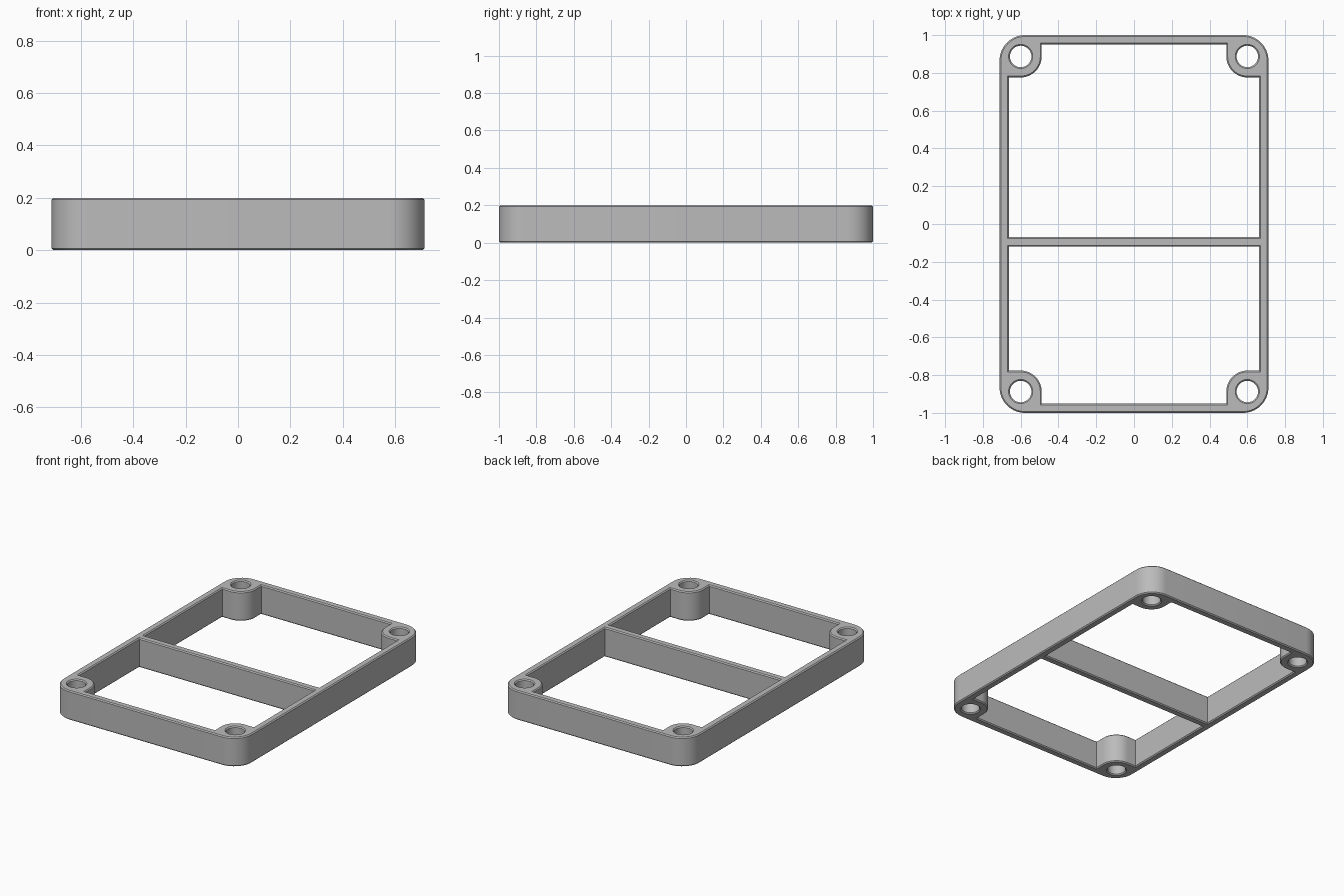
import bpy, bmesh
from math import cos, sin, pi

if "Cube" in bpy.data.objects:
    bpy.data.objects.remove(bpy.data.objects["Cube"])

HALF_X, HALF_Y, HEIGHT = 0.712, 1.0, 0.2
CORNER, WALL, EDGE = 0.135, 0.05, 0.007
HOLE_X, HOLE_Y, HOLE_R, BOSS_R = 0.6, 0.887, 0.057, 0.111
BAR_BACK, BAR_FRONT = -0.07, -0.12


def arc(cx, cy, r, start, end, n):
    """Points along a circular arc, angles in units of pi."""
    angles = [pi * (start + (end - start) * i / n) for i in range(n + 1)]
    return [(cx + r * cos(a), cy + r * sin(a)) for a in angles]


def outer_outline():
    x, y = HALF_X - CORNER, HALF_Y - CORNER
    points = []
    for i, (sx, sy) in enumerate([(1, 1), (-1, 1), (-1, -1), (1, -1)]):
        points += arc(sx * x, sy * y, CORNER, i / 2, i / 2 + 0.5, 14)
    return points


def opening_outline(side, bar_y):
    """Opening between the bar and one end wall, notched round both bosses."""
    x, y = HALF_X - WALL, HALF_Y - WALL
    right = [(x, bar_y), (x, HOLE_Y - BOSS_R)]
    right += arc(HOLE_X, HOLE_Y, BOSS_R, 1.5, 1.0, 14)
    right.append((HOLE_X - BOSS_R, y))
    if side < 0:
        right = [right[0]] + [(px, -py) for px, py in right[1:]]
    return right + [(-px, py) for px, py in reversed(right)]


# Flat profile: rim, two openings and four screw holes
outlines = [outer_outline(), opening_outline(1, BAR_BACK), opening_outline(-1, BAR_FRONT)]
for sx in (-1, 1):
    for sy in (-1, 1):
        outlines.append(arc(sx * HOLE_X, sy * HOLE_Y, HOLE_R, 0, 2, 32)[:-1])

profile = bpy.data.curves.new("frame_profile", "CURVE")
profile.dimensions = "2D"
profile.fill_mode = "BOTH"
profile.extrude = HEIGHT / 2 - EDGE
profile.bevel_depth = EDGE
profile.bevel_resolution = 0
profile.offset = -EDGE
for outline in outlines:
    spline = profile.splines.new("POLY")
    spline.points.add(len(outline) - 1)
    for point, (px, py) in zip(spline.points, outline):
        point.co = (px, py, 0, 1)
    spline.use_cyclic_u = True

# Solid frame with chamfered edges
source = bpy.data.objects.new("frame_profile", profile)
bpy.context.collection.objects.link(source)
bpy.context.view_layer.update()
mesh = bpy.data.meshes.new_from_object(source.evaluated_get(bpy.context.evaluated_depsgraph_get()))
bpy.data.objects.remove(source)
bm = bmesh.new()
bm.from_mesh(mesh)
bmesh.ops.remove_doubles(bm, verts=bm.verts, dist=0.0005)
bmesh.ops.recalc_face_normals(bm, faces=bm.faces)
bmesh.ops.translate(bm, verts=bm.verts, vec=(0, 0, HEIGHT / 2))
bm.to_mesh(mesh)
bm.free()
frame = bpy.data.objects.new("mounting_frame", mesh)
bpy.context.collection.objects.link(frame)

# Plain grey
grey = bpy.data.materials.new("grey")
grey.use_nodes = True
color = (0.5, 0.5, 0.5, 1)
grey.diffuse_color = color
grey.node_tree.nodes["Principled BSDF"].inputs["Base Color"].default_value = color
mesh.materials.clear()
mesh.materials.append(grey)

bpy.context.view_layer.objects.active = frame
frame.select_set(True)
bpy.ops.object.shade_smooth_by_angle(angle=pi / 6)
